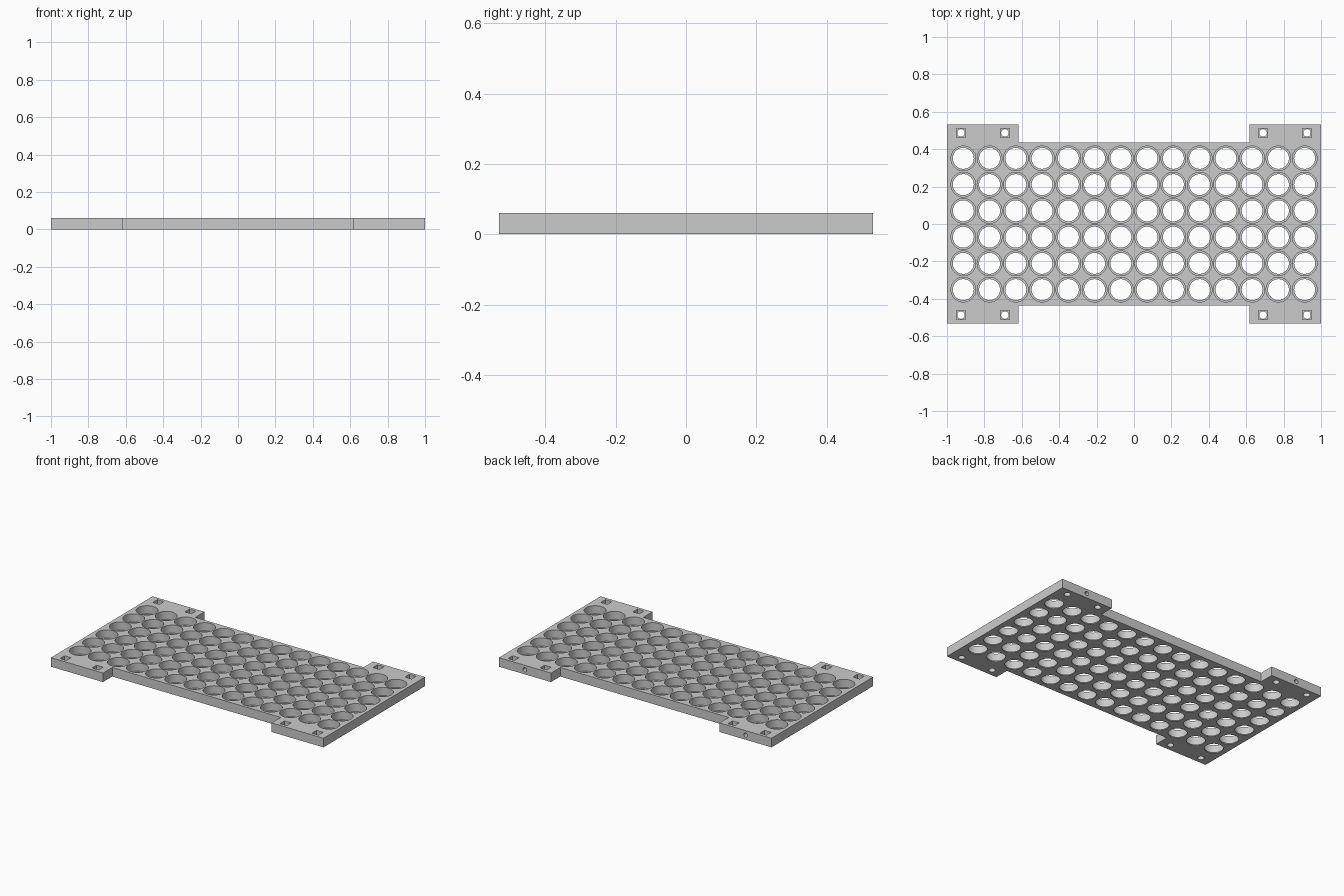
import bpy, bmesh, math
from mathutils import Matrix, Vector

cube = bpy.data.objects.get("Cube")
if cube:
    bpy.data.objects.remove(cube, do_unlink=True)

HEIGHT, LIP = 0.06, 0.007
HALF_X, HALF_Y = 1.0, 0.532
TAB_X, BODY_Y = 0.618, 0.435
PITCH = 0.1404

grey = bpy.data.materials.new("light_grey")
grey.use_nodes = True
grey.diffuse_color = (0.6, 0.6, 0.6, 1)
grey.node_tree.nodes["Principled BSDF"].inputs["Base Color"].default_value = (0.6, 0.6, 0.6, 1)


def make_object(name, bm):
    bmesh.ops.recalc_face_normals(bm, faces=bm.faces)
    mesh = bpy.data.meshes.new(name)
    bm.to_mesh(mesh)
    bm.free()
    mesh.materials.append(grey)
    obj = bpy.data.objects.new(name, mesh)
    bpy.context.collection.objects.link(obj)
    return obj


def add_lathe(bm, place, profile, sides):
    """Closed solid turned around local z from (radius, height) pairs."""
    rings = []
    for r, h in profile:
        angles = [2 * math.pi * i / sides for i in range(sides)]
        rings.append([bm.verts.new(place @ Vector((r * math.cos(a), r * math.sin(a), h)))
                      for a in angles])
    for low, high in zip(rings, rings[1:]):
        for i in range(sides):
            j = (i + 1) % sides
            bm.faces.new((low[i], low[j], high[j], high[i]))
    bm.faces.new(rings[0][::-1])
    bm.faces.new(rings[-1])


def cut(target, name, bm):
    cutter = make_object(name, bm)
    cutter.hide_render = True
    mod = target.modifiers.new(name, "BOOLEAN")
    mod.operation, mod.solver, mod.object = "DIFFERENCE", "EXACT", cutter
    bpy.context.view_layer.objects.active = target
    bpy.ops.object.modifier_apply(modifier=mod.name)
    bpy.data.objects.remove(cutter, do_unlink=True)


# Plate with four corner tabs
corner = [(TAB_X, BODY_Y), (TAB_X, HALF_Y), (HALF_X, HALF_Y)]
half = corner + [(x, -y) for x, y in reversed(corner)]
outline = half + [(-x, y) for x, y in reversed(half)]
bm = bmesh.new()
base = bm.faces.new([bm.verts.new((x, y, 0)) for x, y in outline])
top = bmesh.ops.extrude_face_region(bm, geom=[base])["geom"]
bmesh.ops.translate(bm, vec=(0, 0, HEIGHT),
                    verts=[v for v in top if isinstance(v, bmesh.types.BMVert)])
plate = make_object("holder_plate", bm)

# Grid of round sockets, each with a narrow lip at the bottom
bm = bmesh.new()
socket = [(0.056, -0.02), (0.056, LIP), (0.066, LIP), (0.066, HEIGHT + 0.02)]
for col in range(14):
    for row in range(6):
        place = Matrix.Translation(((col - 6.5) * PITCH, (row - 2.5) * PITCH, 0))
        add_lathe(bm, place, socket, 48)
cut(plate, "socket_cutter", bm)

# Bolt holes through the tabs
bm = bmesh.new()
bolt_spots = [(sx * x, sy * 0.487) for sx in (-1, 1) for sy in (-1, 1) for x in (0.69, 0.925)]
for x, y in bolt_spots:
    add_lathe(bm, Matrix.Translation((x, y, 0)), [(0.02, -0.02), (0.02, HEIGHT + 0.02)], 24)
# Blind pin holes in the back edges of the rear tabs
for sx in (-1, 1):
    place = Matrix.Translation((sx * 0.81, HALF_Y, HEIGHT / 2)) @ Matrix.Rotation(math.pi / 2, 4, "X")
    add_lathe(bm, place, [(0.014, -0.02), (0.014, 0.06)], 24)
cut(plate, "hole_cutter", bm)

# Square nut pockets above the bolt holes
bm = bmesh.new()
for x, y in bolt_spots:
    place = Matrix.Translation((x, y, HEIGHT)) @ Matrix.Diagonal((0.048, 0.048, 0.06, 1))
    bmesh.ops.create_cube(bm, size=1, matrix=place)
cut(plate, "nut_pocket_cutter", bm)

bpy.ops.object.select_all(action="DESELECT")
plate.select_set(True)
bpy.context.view_layer.objects.active = plate
bpy.ops.object.shade_smooth_by_angle(angle=math.radians(30))
